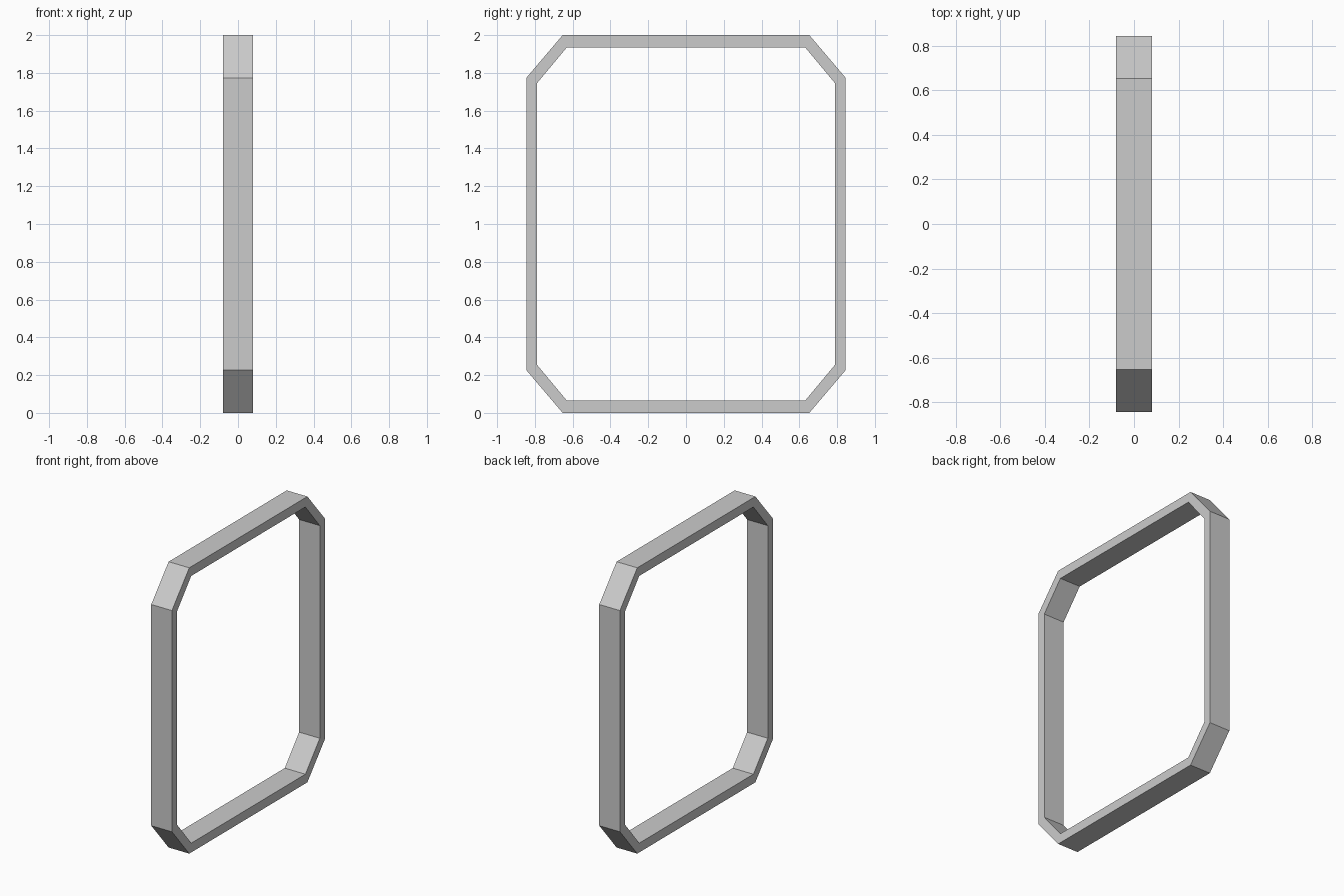
import bpy, bmesh

if "Cube" in bpy.data.objects:
    bpy.data.objects.remove(bpy.data.objects["Cube"])

HALF_DEPTH = 0.08
MID_Z = 1.0


def octagon(half_w, half_h, flat_w, flat_h):
    """Chamfered rectangle in the YZ plane, counter-clockwise."""
    quarter = [(half_w, flat_h), (flat_w, half_h)]
    pts = quarter + [(-y, z) for y, z in reversed(quarter)]
    return pts + [(-y, -z) for y, z in pts]


# Outer and inner outlines of the frame
outer = octagon(0.845, 1.0, 0.653, 0.774)
inner = octagon(0.79, 0.935, 0.631, 0.744)

bm = bmesh.new()


def ring(points, x):
    return [bm.verts.new((x, y, z + MID_Z)) for y, z in points]


# Four loops around the cross-section, bridged into a closed band
loops = [ring(outer, HALF_DEPTH), ring(outer, -HALF_DEPTH),
         ring(inner, -HALF_DEPTH), ring(inner, HALF_DEPTH)]
for k in range(4):
    a, b = loops[k], loops[(k + 1) % 4]
    for i in range(8):
        j = (i + 1) % 8
        bm.faces.new((a[i], b[i], b[j], a[j]))
bmesh.ops.recalc_face_normals(bm, faces=bm.faces)

mesh = bpy.data.meshes.new("chamfered_frame")
bm.to_mesh(mesh)
bm.free()
frame = bpy.data.objects.new("chamfered_frame", mesh)
bpy.context.collection.objects.link(frame)
